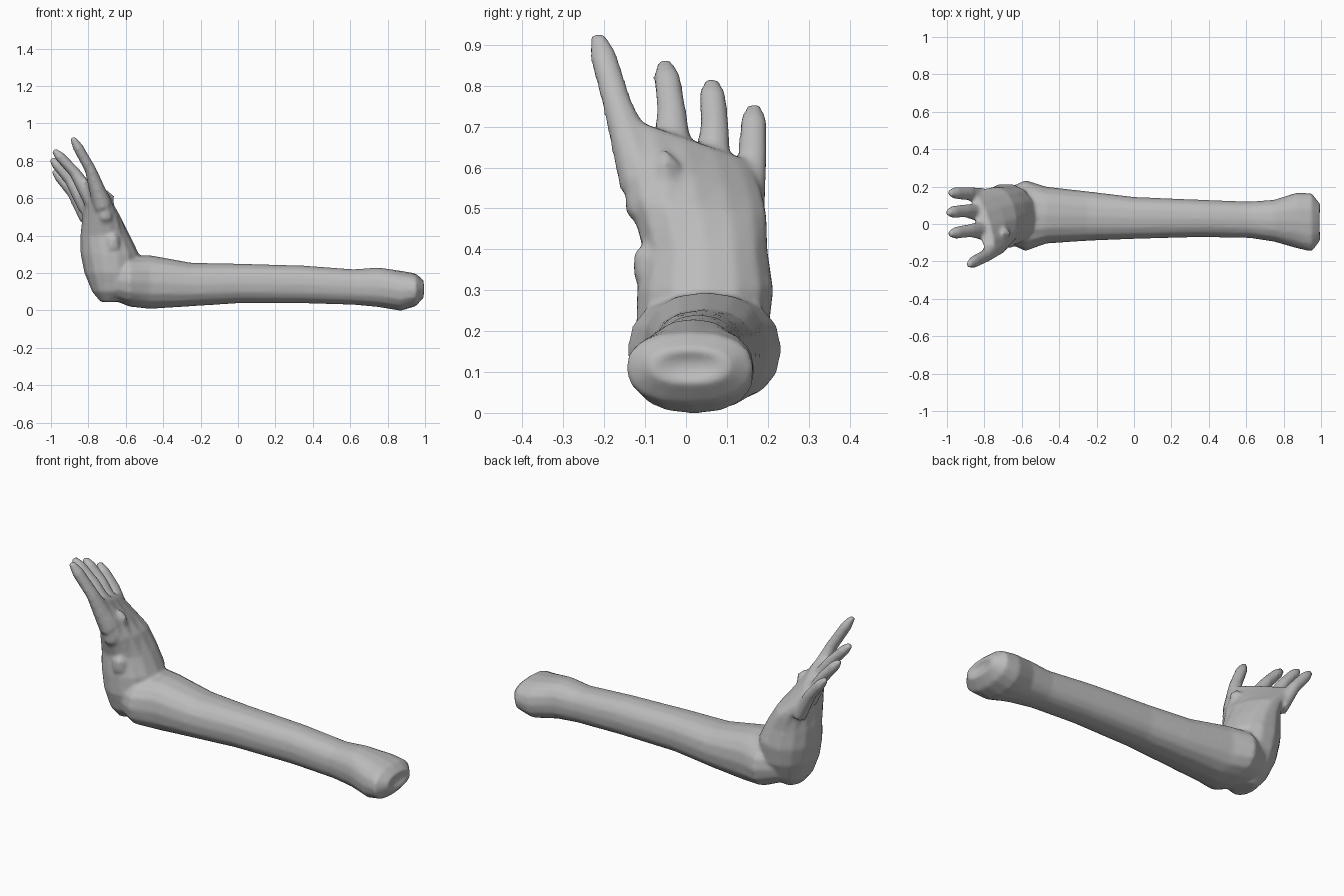
import bpy
import bmesh
import math
from mathutils import Vector

default_cube = bpy.data.objects.get("Cube")
if default_cube:
    bpy.data.objects.remove(default_cube, do_unlink=True)

# One plain grey for the whole model
grey = bpy.data.materials.new("plain_grey")
grey.use_nodes = True
grey.diffuse_color = (0.5, 0.5, 0.5, 1)
shader = grey.node_tree.nodes["Principled BSDF"]
shader.inputs["Base Color"].default_value = grey.diffuse_color
shader.inputs["Roughness"].default_value = 0.7

parts = []


def finish(name, bm):
    """Turn a bmesh into a grey object and remember it as a part."""
    bmesh.ops.recalc_face_normals(bm, faces=bm.faces)
    mesh = bpy.data.meshes.new(name)
    bm.to_mesh(mesh)
    bm.free()
    mesh.materials.append(grey)
    obj = bpy.data.objects.new(name, mesh)
    bpy.context.collection.objects.link(obj)
    parts.append(obj)


def superellipse(sides, power):
    """Unit outline, rounder or boxier depending on the power."""
    outline = []
    for i in range(sides):
        angle = math.tau * i / sides
        c, s = math.cos(angle), math.sin(angle)
        outline.append((math.copysign(abs(c) ** power, c),
                        math.copysign(abs(s) ** power, s)))
    return outline


def loft(name, rings):
    """Skin a row of rings and close both ends."""
    bm = bmesh.new()
    rows = [[bm.verts.new(point) for point in ring] for ring in rings]
    count = len(rows[0])
    for lower, upper in zip(rows, rows[1:]):
        for i in range(count):
            j = (i + 1) % count
            bm.faces.new((lower[i], lower[j], upper[j], upper[i]))
    bm.faces.new(rows[0])
    bm.faces.new(rows[-1])
    finish(name, bm)


# Long leg bone with a dished end: x, y range, z range
leg_sections = [
    (-0.73, -0.04, 0.13, 0.1, 0.23),
    (-0.68, -0.1, 0.19, 0.06, 0.27),
    (-0.58, -0.145, 0.235, 0.02, 0.29),
    (-0.47, -0.105, 0.2, 0.008, 0.295),
    (-0.25, -0.09, 0.175, 0.022, 0.255),
    (0, -0.08, 0.145, 0.038, 0.25),
    (0.35, -0.07, 0.13, 0.038, 0.24),
    (0.62, -0.075, 0.12, 0.03, 0.22),
    (0.75, -0.095, 0.13, 0.018, 0.23),
    (0.87, -0.13, 0.168, -0.002, 0.212),
    (0.95, -0.148, 0.165, 0.022, 0.198),
    (0.998, -0.085, 0.105, 0.075, 0.155),
    (0.98, -0.02, 0.04, 0.1, 0.13),
]
leg_rings = []
for x, front, back, low, high in leg_sections:
    mid_y, mid_z = (front + back) / 2, (low + high) / 2
    leg_rings.append([
        (x, mid_y + u * (back - front) / 2, mid_z + v * (high - low) / 2)
        for u, v in superellipse(16, 0.85)
    ])
loft("leg_bone", leg_rings)

# Upturned foot: centre x, y, z, half depth, half width, slant across y
foot_sections = [
    (-0.69, 0.02, 0.045, 0.045, 0.07, 0),
    (-0.68, 0.03, 0.1, 0.1, 0.13, 0),
    (-0.675, 0.04, 0.2, 0.147, 0.165, 0),
    (-0.685, 0.047, 0.3, 0.157, 0.17, 0),
    (-0.71, 0.047, 0.4, 0.133, 0.155, 0),
    (-0.73, 0.03, 0.5, 0.103, 0.17, 0.1),
    (-0.76, 0.015, 0.58, 0.07, 0.175, 0.25),
    (-0.805, -0.01, 0.675, 0.038, 0.165, 0.35),
]
foot_rings = []
for x, y, z, depth, width, slant in foot_sections:
    foot_rings.append([
        (x + u * depth - slant * v * width * 0.8,
         y + v * width,
         z - slant * v * width)
        for u, v in superellipse(14, 0.95)
    ])
loft("foot", foot_rings)

# Four splayed toes: root, knuckle and tip of each, then the root radius
toes = {
    "inner_toe": ((-0.725, -0.1, 0.56), (-0.79, -0.168, 0.755),
                  (-0.885, -0.218, 0.925), 0.065),
    "second_toe": ((-0.78, -0.035, 0.59), (-0.875, -0.035, 0.74),
                   (-0.985, -0.052, 0.858), 0.06),
    "third_toe": ((-0.81, 0.06, 0.55), (-0.9, 0.07, 0.7),
                  (-0.998, 0.062, 0.813), 0.055),
    "outer_toe": ((-0.81, 0.15, 0.49), (-0.885, 0.163, 0.63),
                  (-0.985, 0.167, 0.75), 0.045),
}
for name, (root, knuckle, tip, radius) in toes.items():
    root, knuckle, tip = Vector(root), Vector(knuckle), Vector(tip)
    side = Vector((0, 1, 0))
    stations = [(root, radius), (knuckle, 0.037),
                (knuckle.lerp(tip, 0.7), 0.034), (tip, 0.018)]
    forward = (tip - root).normalized()
    across = (side - forward * side.dot(forward)).normalized()
    normal = forward.cross(across)
    loft(name, [
        [centre + across * u * size + normal * v * size * 0.85
         for u, v in superellipse(8, 1)]
        for centre, size in stations
    ])

# Low bony knobs, mostly sunk into the foot
knobs = [
    ("inner_ankle_knob", (-0.67, -0.095, 0.36), 0.045),
    ("inner_arch_knob", (-0.71, -0.115, 0.52), 0.045),
    ("instep_knob", (-0.7, -0.05, 0.58), 0.045),
    ("outer_ankle_knob", (-0.65, 0.175, 0.29), 0.045),
]
for name, place, size in knobs:
    bm = bmesh.new()
    bmesh.ops.create_icosphere(bm, subdivisions=1, radius=size)
    bmesh.ops.scale(bm, vec=(1, 0.9, 1.5), verts=bm.verts)
    bmesh.ops.translate(bm, vec=place, verts=bm.verts)
    finish(name, bm)

# Fuse the parts into one skin and soften the joints
bpy.ops.object.select_all(action="DESELECT")
for part in parts:
    part.select_set(True)
bpy.context.view_layer.objects.active = parts[0]
bpy.ops.object.join()
skin = bpy.context.view_layer.objects.active
skin.name = "leg_and_foot"
remesh = skin.modifiers.new("fuse", "REMESH")
remesh.mode = "VOXEL"
remesh.voxel_size = 0.01
remesh.use_smooth_shade = True
soften = skin.modifiers.new("soften", "SMOOTH")
soften.factor = 0.5
soften.iterations = 6
